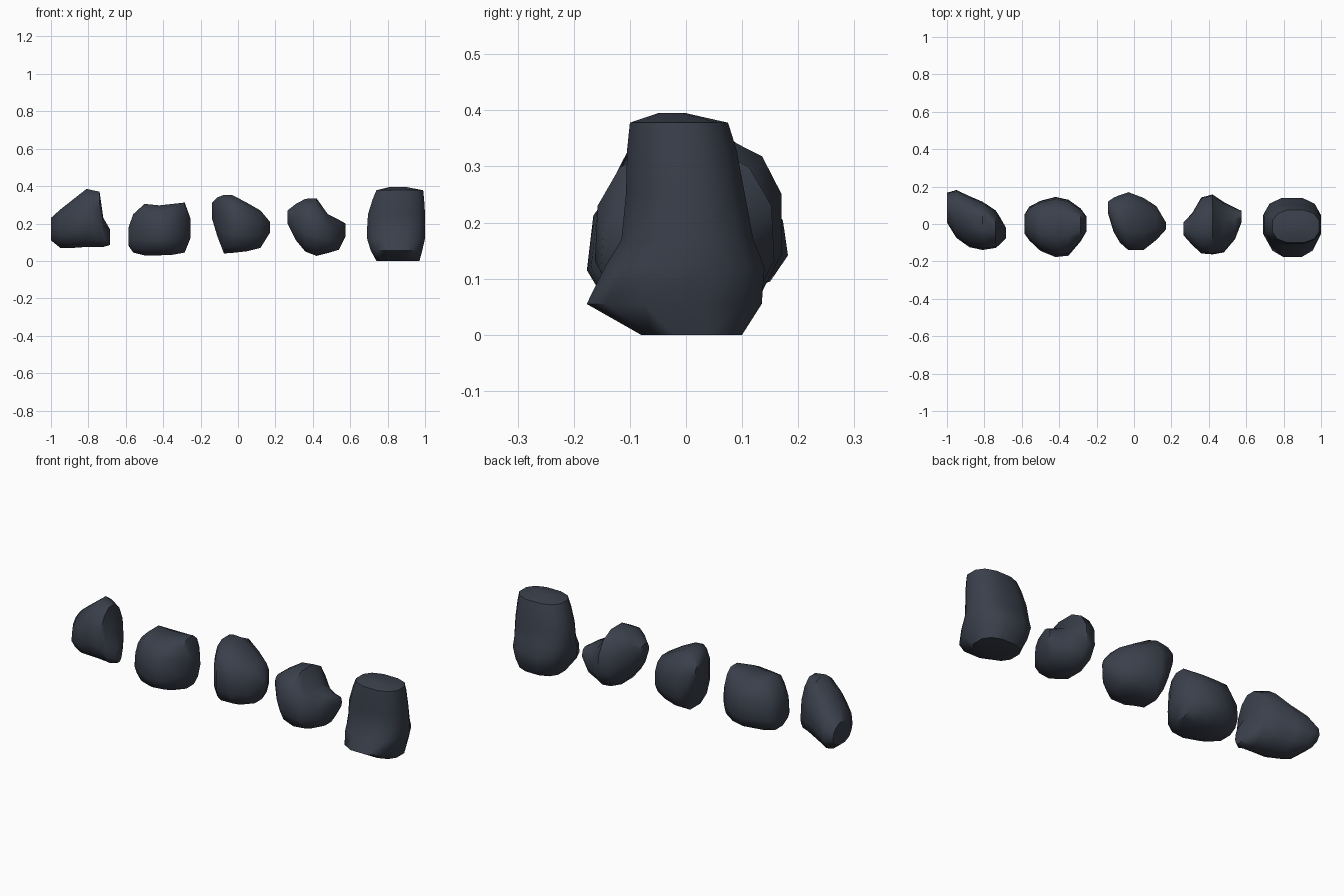
import bpy, bmesh
from math import cos, sin, pi, copysign


def power(v, n):
    return copysign(abs(v) ** (2 / n), v)


def rock(name, axis, stations, n=2.5, taper=0.0, sides=12):
    """Loft rounded blocky sections. Each station: position, then low/high of the two other axes.
    Taper narrows each section towards the high end of its second axis."""
    bm = bmesh.new()
    rings = []
    peak = power(cos(pi / sides), n)
    for t, a0, a1, b0, b1 in stations:
        ring = []
        for i in range(sides):
            ang = 2 * pi * (i + 0.5) / sides
            u, v = power(cos(ang), n) / peak, power(sin(ang), n) / peak
            a = (a0 + a1) / 2 + (a1 - a0) / 2 * u * min(1.03, 1 - taper * v)
            b = (b0 + b1) / 2 + (b1 - b0) / 2 * v
            ring.append(bm.verts.new((t, a, b) if axis == 'X' else (a, b, t)))
        rings.append(ring)
    for r, s in zip(rings, rings[1:]):
        for i in range(sides):
            j = (i + 1) % sides
            bm.faces.new((r[i], r[j], s[j], s[i]))
    bm.faces.new(rings[0][::-1])
    bm.faces.new(rings[-1])
    bmesh.ops.recalc_face_normals(bm, faces=bm.faces)
    mesh = bpy.data.meshes.new(name)
    bm.to_mesh(mesh)
    bm.free()
    ob = bpy.data.objects.new(name, mesh)
    bpy.context.collection.objects.link(ob)
    mat = bpy.data.materials.get("slate") or bpy.data.materials.new("slate")
    mat.diffuse_color = (0.042, 0.05, 0.07, 1)
    mesh.materials.append(mat)
    bpy.context.view_layer.objects.active = ob
    ob.select_set(True)
    bpy.ops.object.shade_smooth_by_angle(angle=0.8)
    ob.select_set(False)
    return ob


# Rocks along x: x, y low, y high, z low, z high
rock("pointed_rock", 'X', [
    (-1.0, 0.01, 0.165, 0.11, 0.23),
    (-0.95, -0.07, 0.178, 0.07, 0.275),
    (-0.88, -0.12, 0.145, 0.07, 0.33),
    (-0.81, -0.135, 0.115, 0.075, 0.385),
    (-0.74, -0.125, 0.07, 0.075, 0.37),
    (-0.72, -0.11, 0.04, 0.075, 0.23),
    (-0.685, -0.075, -0.02, 0.085, 0.17)], n=2.2, taper=0.14)

rock("square_rock", 'X', [
    (-0.585, -0.05, 0.05, 0.08, 0.18),
    (-0.56, -0.085, 0.09, 0.045, 0.25),
    (-0.50, -0.14, 0.12, 0.03, 0.305),
    (-0.42, -0.172, 0.14, 0.03, 0.297),
    (-0.35, -0.165, 0.125, 0.033, 0.305),
    (-0.285, -0.09, 0.08, 0.045, 0.312),
    (-0.255, -0.04, 0.04, 0.12, 0.23)], n=2.6, taper=0.12)

rock("wedge_rock", 'X', [
    (-0.14, 0.06, 0.12, 0.23, 0.31),
    (-0.11, -0.04, 0.14, 0.13, 0.34),
    (-0.075, -0.10, 0.155, 0.04, 0.353),
    (-0.03, -0.14, 0.17, 0.043, 0.352),
    (0.05, -0.14, 0.14, 0.052, 0.31),
    (0.12, -0.085, 0.095, 0.07, 0.27),
    (0.17, -0.03, 0.01, 0.15, 0.21)])

rock("knobbed_rock", 'X', [
    (0.265, -0.06, 0.01, 0.20, 0.27),
    (0.31, -0.11, 0.055, 0.11, 0.305),
    (0.36, -0.155, 0.14, 0.05, 0.332),
    (0.42, -0.16, 0.155, 0.027, 0.335),
    (0.48, -0.15, 0.115, 0.042, 0.25),
    (0.54, -0.08, 0.085, 0.06, 0.22),
    (0.575, 0.01, 0.07, 0.13, 0.20)], n=2.3, taper=0.05)

# Tallest rock stacked upward: z, x low, x high, y low, y high
rock("tall_rock", 'Z', [
    (0.0, 0.74, 0.97, -0.08, 0.10),
    (0.055, 0.71, 0.985, -0.177, 0.135),
    (0.12, 0.69, 1.0, -0.145, 0.14),
    (0.17, 0.69, 1.0, -0.115, 0.12),
    (0.25, 0.695, 1.0, -0.107, 0.105),
    (0.33, 0.72, 0.995, -0.105, 0.09),
    (0.378, 0.74, 0.99, -0.10, 0.075),
    (0.395, 0.81, 0.90, -0.05, 0.0)])
